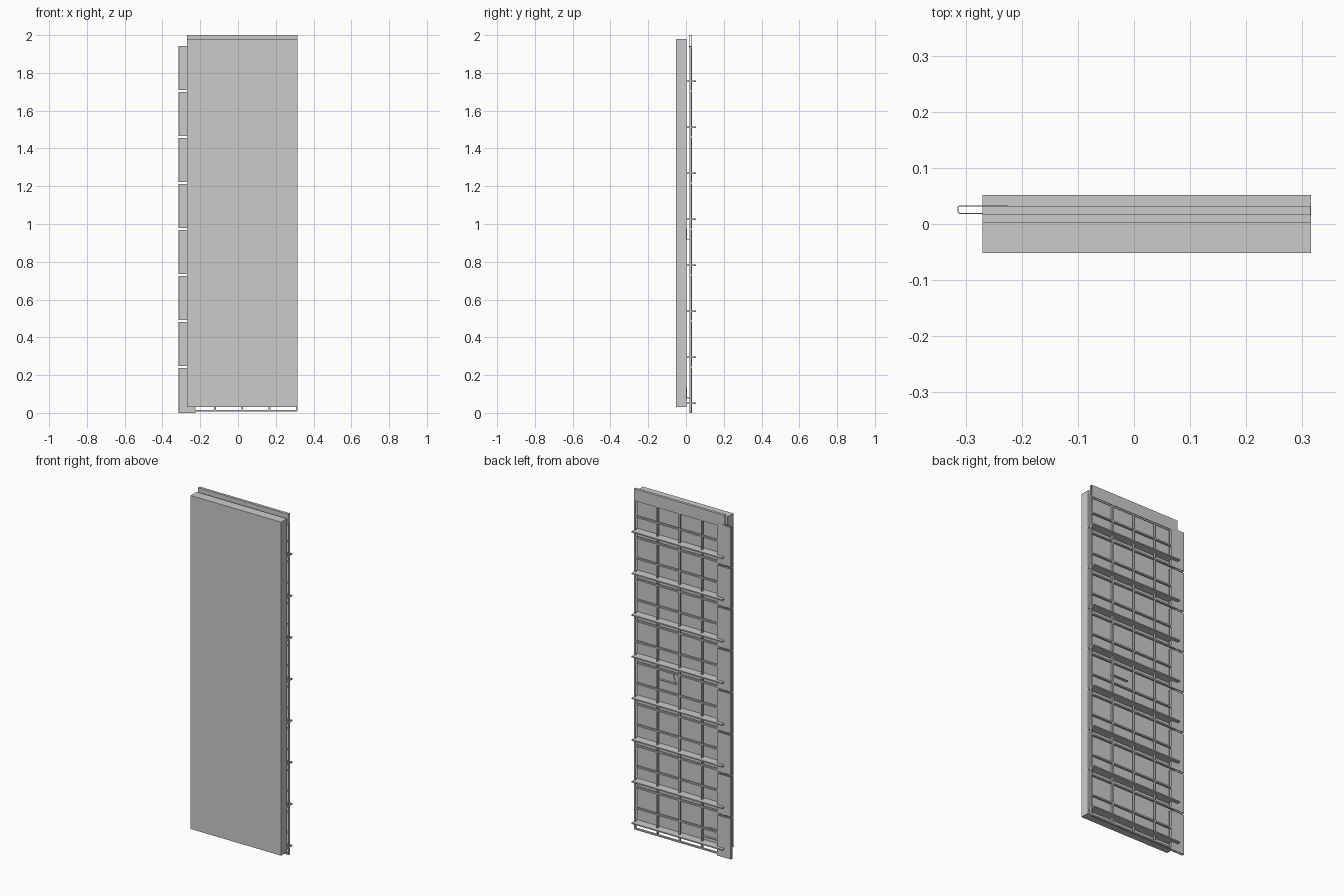
import bpy, bmesh
from mathutils import Matrix

if "Cube" in bpy.data.objects:
    bpy.data.objects.remove(bpy.data.objects["Cube"])

def build(name, boxes):
    """One mesh object made of boxes given as (x0, x1, y0, y1, z0, z1)."""
    bm = bmesh.new()
    for x0, x1, y0, y1, z0, z1 in boxes:
        m = Matrix.Translation(((x0+x1)/2, (y0+y1)/2, (z0+z1)/2))
        m = m @ Matrix.Diagonal((x1-x0, y1-y0, z1-z0, 1))
        bmesh.ops.create_cube(bm, size=1, matrix=m)
    return finish(name, bm)

def finish(name, bm):
    bmesh.ops.recalc_face_normals(bm, faces=bm.faces)
    me = bpy.data.meshes.new(name)
    bm.to_mesh(me)
    bm.free()
    ob = bpy.data.objects.new(name, me)
    bpy.context.collection.objects.link(ob)
    return ob

def extrude(name, pts, vec):
    bm = bmesh.new()
    f = bm.faces.new([bm.verts.new(p) for p in pts])
    r = bmesh.ops.extrude_face_region(bm, geom=[f])
    vs = [v for v in r['geom'] if isinstance(v, bmesh.types.BMVert)]
    bmesh.ops.translate(bm, verts=vs, vec=vec)
    return finish(name, bm)

L, R, EDGE = -0.27, 0.315, -0.315
PITCH, T = 0.2435, 0.002
FRONT, BACK = 0.016, 0.032

# Facing slab
build("front_slab", [(L, R, -0.052, 0.003, 0.03, 1.98)])

# Horizontal flat rails
for i in range(8):
    z = 0.047 + i*PITCH
    build(f"rail_{i+1}", [(L, R, 0.003, 0.052, z, z+0.007)])

# Open grid of thin bars behind the slab
bars = []
for i in range(5):
    x = L + 0.004 + i*(R-L-0.008)/4
    bars.append((x-0.004, x+0.004, 0.018, 0.030, 0.01, 1.94))
for i in range(16):
    z = 0.01 + i*PITCH/2
    bars.append((L, R, 0.018, 0.030, z-0.003, z+0.005))
build("bar_grid", bars)

# Folded side strip in segments: U section with a closed, rounded outer edge
section = [(-0.225, 0.018), (EDGE+0.003, 0.018), (EDGE, 0.021), (EDGE, 0.030),
           (EDGE+0.003, 0.033), (-0.225, 0.033), (-0.225, 0.033-T),
           (EDGE+0.004, 0.033-T), (EDGE+T, 0.029), (EDGE+T, 0.022),
           (EDGE+0.004, 0.018+T), (-0.225, 0.018+T)]
for i in range(8):
    z0 = 0.0 if i == 0 else i*PITCH + 0.005
    z1 = min((i+1)*PITCH - 0.006, 1.96)
    extrude(f"side_strip_{i+1}", [(x, y, z0) for x, y in section], (0, 0, z1-z0))

# Top cap channel
a, b, top, low = FRONT, BACK, 2.0, 1.93
cap = [(a, low), (a, top), (b, top), (b, low), (b-T, low),
       (b-T, top-T), (a+T, top-T), (a+T, low)]
extrude("top_cap", [(L, y, z) for y, z in cap], (R-L, 0, 0))

# Small brackets: tapered back plate with a ledge
for name, x, z in (("upper_bracket", 0.11, 0.92), ("lower_bracket", -0.175, 0.08)):
    build(name + "_ledge", [(x-0.055, x+0.055, 0.003, 0.018, z-0.003, z+0.001)])
    extrude(name + "_plate", [(x-0.045, 0.003, z), (x+0.045, 0.003, z),
                              (x+0.03, 0.003, z+0.055), (x-0.03, 0.003, z+0.055)],
            (0, 0.003, 0))
